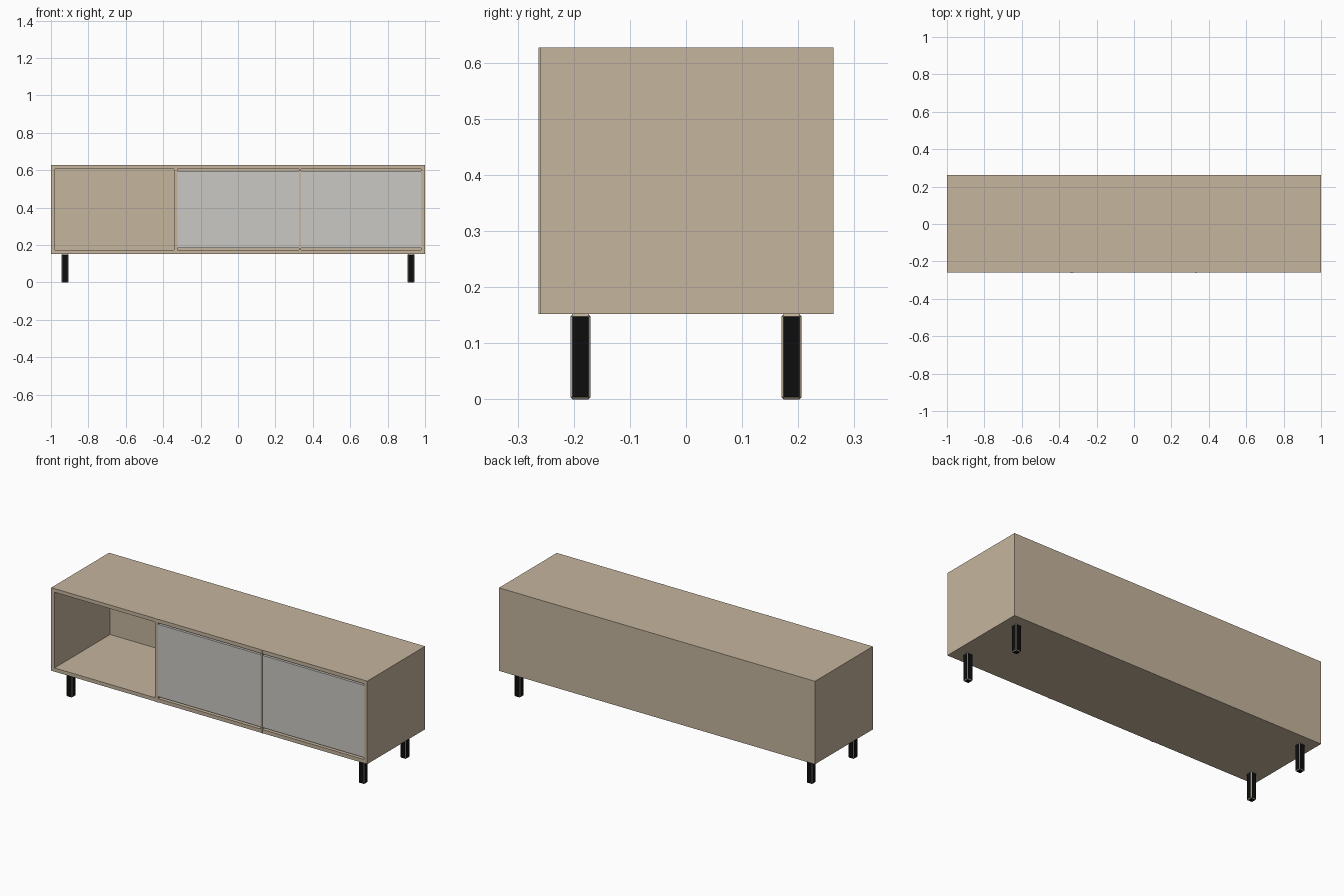
import bpy, bmesh

if "Cube" in bpy.data.objects:
    bpy.data.objects.remove(bpy.data.objects["Cube"])


def material(name, rgb):
    m = bpy.data.materials.new(name)
    m.diffuse_color = (*rgb, 1.0)
    m.use_nodes = True
    m.node_tree.nodes["Principled BSDF"].inputs["Base Color"].default_value = m.diffuse_color
    return m


wood = material("light wood", (0.56, 0.46, 0.34))
grey = material("pale grey", (0.59, 0.58, 0.55))
black = material("black metal", (0.004, 0.004, 0.004))


def box(name, x, y, z, mats, chamfer=0.0):
    """Box from (min, max) ranges; chamfer faces take the second material."""
    bm = bmesh.new()
    bmesh.ops.create_cube(bm, size=1.0)
    for v in bm.verts:
        v.co = [r[0] + (c + 0.5) * (r[1] - r[0]) for c, r in zip(v.co, (x, y, z))]
    if chamfer:
        bmesh.ops.bevel(bm, geom=bm.edges[:], offset=chamfer, segments=1,
                        affect='EDGES')
        bm.normal_update()
        for f in bm.faces:
            f.material_index = 0 if max(abs(c) for c in f.normal) > 0.99 else 1
    me = bpy.data.meshes.new(name)
    bm.to_mesh(me)
    bm.free()
    for m in mats:
        me.materials.append(m)
    ob = bpy.data.objects.new(name, me)
    bpy.context.collection.objects.link(ob)
    return ob


BOTTOM, TOP, T = 0.152, 0.627, 0.021
FRONT, BACK = -0.26, 0.2625

# Cabinet shell
box("top_panel", (-1, 1), (FRONT, BACK - T), (TOP - T, TOP), [wood])
box("bottom_panel", (-1, 1), (FRONT, BACK - T), (BOTTOM, BOTTOM + T), [wood])
box("back_panel", (-1, 1), (BACK - T, BACK), (BOTTOM, TOP), [wood])
for side, x in (("left", (-1, -1 + T)), ("right", (1 - T, 1))):
    box(side + "_side_panel", x, (FRONT, BACK - T), (BOTTOM + T, TOP - T), [wood])

# Dividers stand slightly proud of the front
box("left_divider", (-0.343, -0.324), (-0.2625, BACK - T), (BOTTOM, TOP), [wood])
box("right_divider", (0.326, 0.337), (-0.2625, BACK - T), (BOTTOM, TOP), [wood])

# Doors with a shadow gap above and below
for name, x in (("middle_door", (-0.324, 0.326)), ("right_door", (0.337, 0.979))):
    box(name, x, (FRONT + 0.001, FRONT + 0.02), (0.184, 0.597), [grey])

# Legs with pale chamfered edges
for sx, side in ((-1, "left"), (1, "right")):
    for sy, end in ((-1, "front"), (1, "back")):
        cx, cy, h = sx * 0.925, sy * 0.188, 0.018
        box(f"{end}_{side}_leg", (cx - h, cx + h), (cy - h, cy + h),
            (0, BOTTOM), [black, wood], chamfer=0.004)
